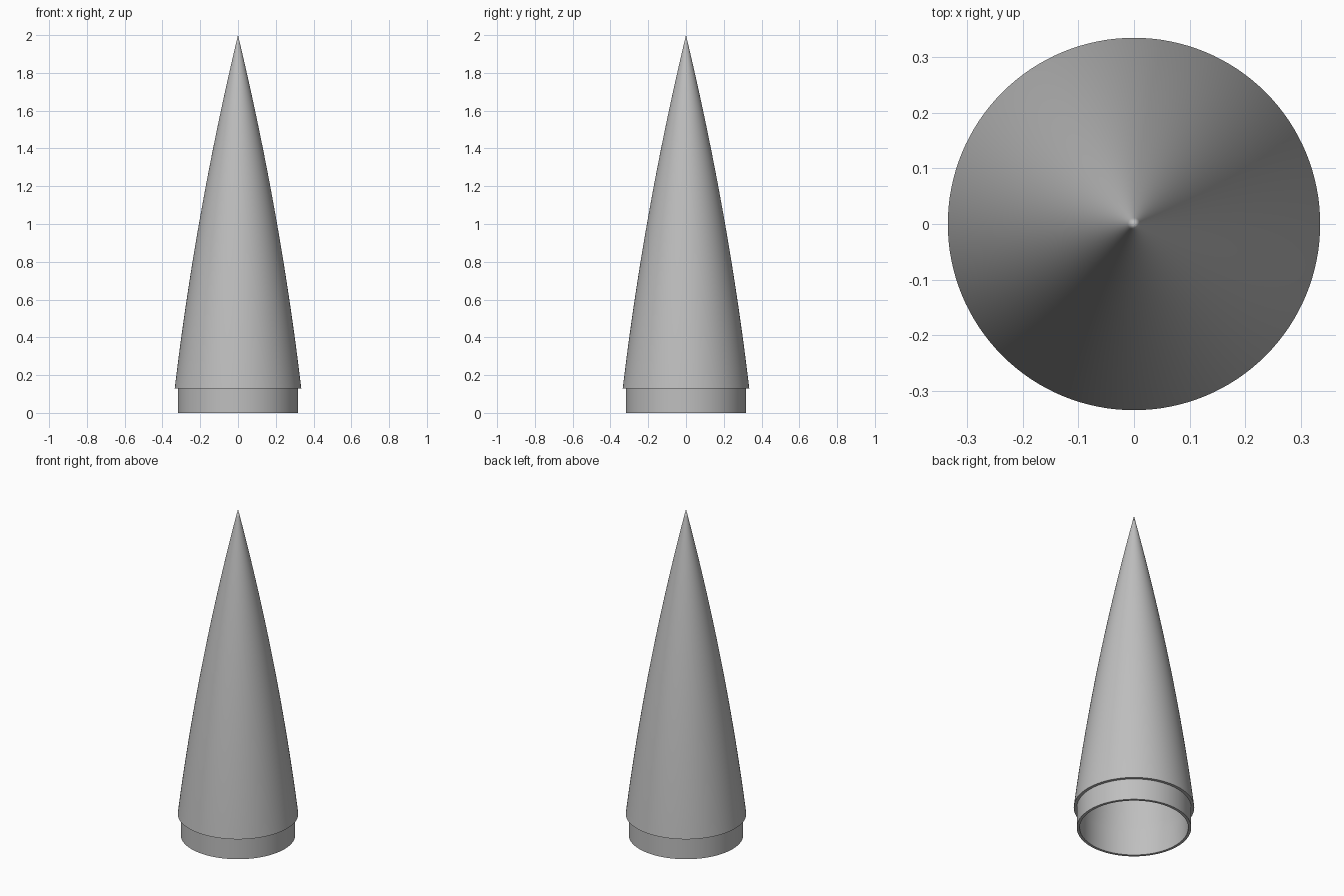
import bpy, bmesh, math

cube = bpy.data.objects.get("Cube")
if cube:
    bpy.data.objects.remove(cube, do_unlink=True)

SEGMENTS = 128
HEIGHT, LIP_Z, LIP_R = 2.0, 0.13, 0.335
SHOULDER_R, INNER_R, INNER_Z = 0.318, 0.302, 0.145
CURVE, STEPS = 0.5, 40

grey = bpy.data.materials.new("plain_grey")
grey.use_nodes = True
colour = (0.52, 0.52, 0.52, 1)
grey.diffuse_color = colour
grey.node_tree.nodes["Principled BSDF"].inputs["Base Color"].default_value = colour


def cone_profile(radius, base, tip):
    """Gently bulging cone outline, from base to tip."""
    points = []
    for i in range(STEPS + 1):
        t = 1 - i / STEPS
        r = radius * (2 * t - CURVE * t * t) / (2 - CURVE)
        points.append((r, tip - (tip - base) * t))
    return points


def lathe(name, profile):
    """Revolve an outline of (radius, height) points about z."""
    bm = bmesh.new()
    verts = [bm.verts.new((r, 0, z)) for r, z in profile]
    edges = [bm.edges.new(pair) for pair in zip(verts, verts[1:])]
    bmesh.ops.spin(bm, geom=verts + edges, cent=(0, 0, 0), axis=(0, 0, 1),
                   angle=math.tau, steps=SEGMENTS, use_duplicate=False)
    bmesh.ops.remove_doubles(bm, verts=bm.verts, dist=1e-5)
    bmesh.ops.recalc_face_normals(bm, faces=bm.faces)
    mesh = bpy.data.meshes.new(name)
    bm.to_mesh(mesh)
    bm.free()
    mesh.materials.append(grey)
    obj = bpy.data.objects.new(name, mesh)
    bpy.context.collection.objects.link(obj)
    bpy.ops.object.select_all(action="DESELECT")
    obj.select_set(True)
    bpy.context.view_layer.objects.active = obj
    bpy.ops.object.shade_smooth_by_angle(angle=math.radians(12))
    return obj


# Hollow shell: inner cone, inner sleeve, bottom rim, shoulder, lip, outer cone
inner = cone_profile(INNER_R, INNER_Z, HEIGHT - 0.07)[::-1]
sleeve = [(INNER_R, 0), (SHOULDER_R, 0), (SHOULDER_R, LIP_Z)]
outer = cone_profile(LIP_R, LIP_Z, HEIGHT)
shell = lathe("nose_cone_shell", inner + sleeve + outer)

# Keep the seam between sleeve and inner cone crisp
mesh = shell.data
sharp = mesh.attributes.get("sharp_edge") or mesh.attributes.new("sharp_edge", "BOOLEAN", "EDGE")
for edge in mesh.edges:
    ends = [mesh.vertices[v].co for v in edge.vertices]
    if all(abs(c.z - INNER_Z) < 1e-4 and c.xy.length < INNER_R + 0.005 for c in ends):
        sharp.data[edge.index].value = True
